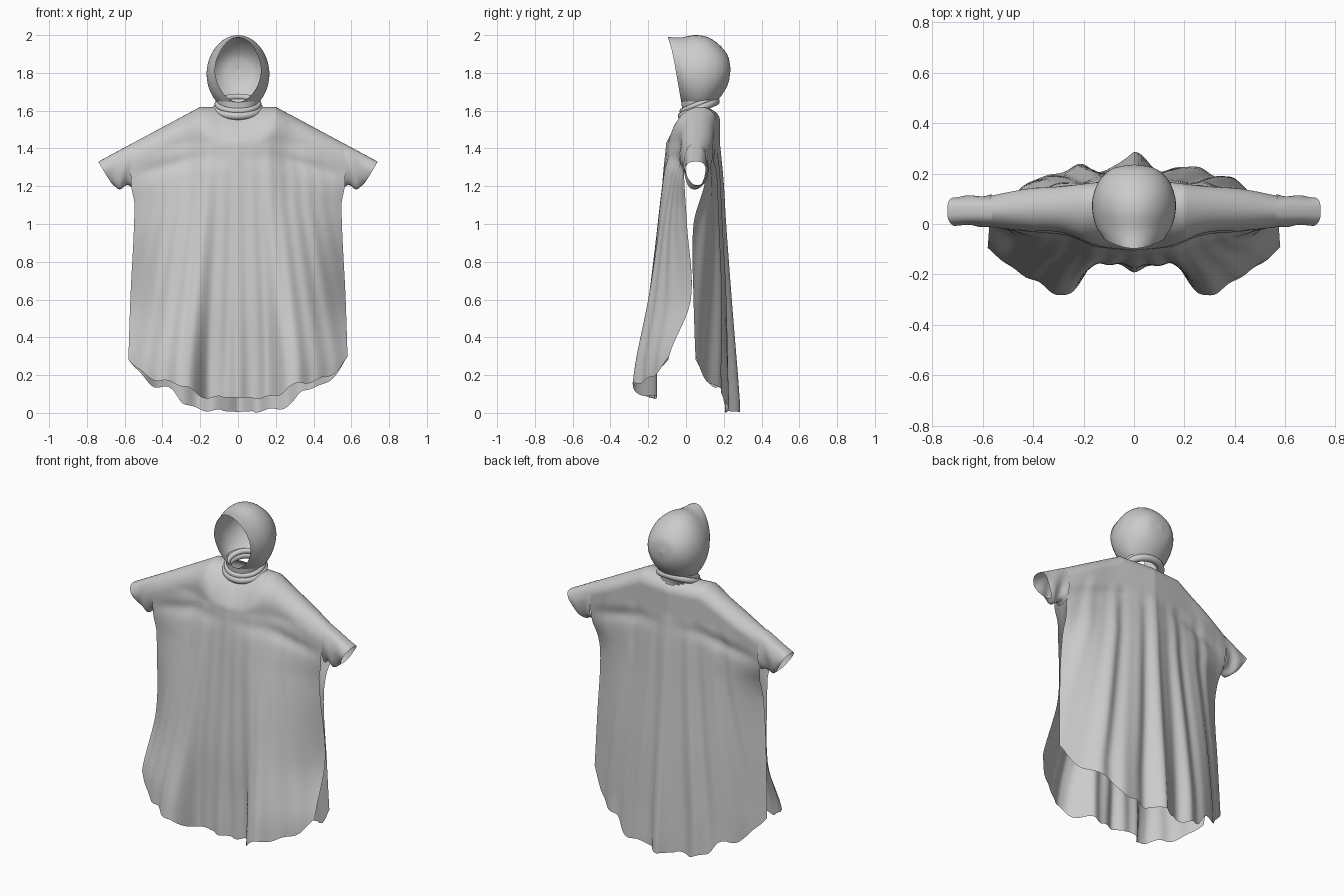
import bpy, bmesh, math
from math import sin, cos, pi, sqrt, exp

if "Cube" in bpy.data.objects:
    bpy.data.objects.remove(bpy.data.objects["Cube"])


def interp(pts, x):
    """Smooth (Catmull-Rom style) interpolation through (x, value) pairs."""
    if x <= pts[0][0]:
        return pts[0][1]
    if x >= pts[-1][0]:
        return pts[-1][1]
    n = len(pts)
    slope = lambda i: ((pts[min(i + 1, n - 1)][1] - pts[max(i - 1, 0)][1]) /
                       (pts[min(i + 1, n - 1)][0] - pts[max(i - 1, 0)][0]))
    for i in range(n - 1):
        x0, x1 = pts[i][0], pts[i + 1][0]
        if x <= x1:
            h, t = x1 - x0, (x - x0) / (x1 - x0)
            return (pts[i][1] * (2*t**3 - 3*t*t + 1) + slope(i) * h * (t**3 - 2*t*t + t)
                    + pts[i + 1][1] * (3*t*t - 2*t**3) + slope(i + 1) * h * (t**3 - t*t))


def grid_object(name, rows, closed=False, drop=None):
    """Skin a list of point rows into a smooth sheet; drop(co) removes vertices."""
    bm = bmesh.new()
    vs = [[bm.verts.new(p) for p in r] for r in rows]
    n = len(rows[0])
    for a, b in zip(vs, vs[1:]):
        for j in range(n if closed else n - 1):
            k = (j + 1) % n
            bm.faces.new((a[j], a[k], b[k], b[j]))
    if drop:
        bmesh.ops.delete(bm, geom=[v for v in bm.verts if drop(v.co)], context='VERTS')
    bmesh.ops.remove_doubles(bm, verts=bm.verts, dist=1e-5)
    bmesh.ops.recalc_face_normals(bm, faces=bm.faces)
    for f in bm.faces:
        f.smooth = True
    me = bpy.data.meshes.new(name)
    bm.to_mesh(me)
    bm.free()
    ob = bpy.data.objects.new(name, me)
    bpy.context.collection.objects.link(ob)
    return ob


# Drape depth: y at columns XS for each height
XS = (0, .15, .28, .42, .57)
FRONT = [(.12, (-.18, -.165, -.275, -.215, -.11)), (.3, (-.17, -.165, -.25, -.195, -.09)),
         (.6, (-.16, -.165, -.19, -.12, .025)), (1.0, (-.135, -.14, -.125, -.07, .005)),
         (1.25, (-.12, -.115, -.075, -.04, -.01)), (1.42, (-.105, -.085, -.035, -.025, -.012))]
BACK = [(.05, (.27, .215, .22, .15, .06)), (.6, (.23, .205, .195, .14, .04)),
        (1.0, (.205, .185, .17, .13, .04)), (1.22, (.195, .175, .16, .135, .10)),
        (1.42, (.18, .165, .15, .14, .115))]
HEM_F = [(0, .08), (.2, .09), (.27, .14), (.45, .185), (.52, .23), (.57, .29)]
HEM_B = [(0, .005), (.2, .02), (.28, .05), (.34, .12), (.45, .15), (.52, .22), (.57, .29)]
WIDTH = [(.3, .58), (.6, .57), (1.1, .548), (1.2, .565), (1.4, .57)]


def top_z(x):
    x = abs(x)
    return 1.62 if x < .2 else 1.62 - (x - .2) * .537


def depth(table, x, z):
    return interp([(h, interp(list(zip(XS, ys)), abs(x))) for h, ys in table], z)


def cloth_point(x, t, front):
    """Point on the body at column x, t=0 shoulder ridge, t=1 hem."""
    ax = abs(x)
    zt, zb = top_z(x), interp(HEM_F if front else HEM_B, ax)
    zb += .008 * sin(x * 47) * (ax > .08)
    d = (zt - zb) * t ** 1.9
    z = zt - d
    ridge = .085 - .055 * ax
    R = interp([(.1, .19), (.25, .12), (.57, .1)], ax) if front else .075
    rnd = sqrt(1 - (1 - min(d / R, 1)) ** 2)
    if front:                                   # chest slopes straight, arms stay round
        flat = max(0, 1 - ax / .25)
        rnd = rnd * (1 - .5 * flat) + .5 * flat * min(d / R, 1)
    y = ridge + (depth(FRONT if front else BACK, x, z) - ridge) * rnd
    # folds, fanning out and deepening toward the hem
    low = max(0, min(1, (1.42 - z) / 1.2))
    edge = max(0, 1 - (ax / .57) ** 4)
    fx = x / (.65 + .35 * low)
    if front:
        y -= low ** .8 * edge * (.007 * cos(fx * 2 * pi / .105) + .006 * sin(fx * 23 + 1))
        y -= .018 * low ** .5 * exp(-((abs(fx) - .25) / .035) ** 2)
    else:
        y += low ** .7 * edge * (.016 * cos(fx * 2 * pi / .2) + .006 * sin(fx * 53))
    # sagging crease below the arm
    crease = 1.35 - .25 * max(0, ax - .2)
    y += (.016 if front else -.016) * exp(-((z - crease) / .035) ** 2) * min(1, ax / .3) * edge
    return (x * interp(WIDTH, z) / .57, y, z)


# Body: front hem, over the shoulders, back hem
N, M = 120, 60
rows = []
for i in range(N + 1):
    x = .57 * (2 * i / N - 1)
    rows.append([cloth_point(x, 1 - j / M, True) for j in range(M)] +
                [cloth_point(x, j / M, False) for j in range(M + 1)])
grid_object("cloak_body", rows,
            drop=lambda c: c.z > 1.57 and (c.x / .1) ** 2 + ((c.y - .068) / .082) ** 2 < 1)

# Sleeves: short wide tubes with a slanted cuff, pinched and sagging underneath
for side, name in ((1, "sleeve_left"), (-1, "sleeve_right")):
    rows = []
    for i in range(13):
        t = i / 12
        loop = []
        for k in range(40):
            a = 2 * pi * k / 40
            c, s = cos(a), sin(a)
            v = (1 + s) / 2                                  # 0 bottom, 1 top
            x = .565 + (.09 + .085 * v ** .7) * t
            top = top_z(x)
            bot = 1.195 + .012 * sin(t * 7)
            pinch = 1 - .3 * t * max(0, 1 - v / .6)
            y = .052 + (.063 - .006 * t) * math.copysign(abs(c) ** .7, c) * pinch
            y += .008 * sin(t * 8 + v * 5) * (1 - v)
            loop.append((side * x, y, top - (top - bot) * (1 - v)))
        rows.append(loop)
    grid_object(name, rows, closed=True)

# Hood: loops from the face opening to the back of the head
# (t, y, half width, top z, bottom z, forward lean of the loop)
HOOD = [(0, -.055, .122, 1.99, 1.645, 1), (1, -.005, .152, 1.987, 1.61, .6),
        (2, .06, .166, 2.0, 1.59, .25), (3, .12, .160, 1.987, 1.61, 0),
        (4, .18, .132, 1.945, 1.67, 0), (5, .222, .08, 1.89, 1.74, 0), (6, .236, .001, 1.82, 1.815, 0)]
rows = []
for i in range(37):
    t = i / 6
    y, w, zt, zb, lean = (interp([(h[0], h[k]) for h in HOOD], t) for k in range(1, 6))
    loop = []
    for k in range(48):
        a = 2 * pi * k / 48
        v = cos(a)
        taper = 1 - .12 * v * v * lean - .06 * max(v, 0) * lean   # pointed crown and chin
        loop.append((w * sin(a) * taper, y - lean * (.03 * v + .012 * max(v, 0) ** 3),
                     (zt + zb) / 2 + (zt - zb) / 2 * v))
    rows.append(loop)
grid_object("hood", rows, closed=True, drop=lambda c: c.z < 1.61 + .2 * c.y and c.y > -.01)


# Rolled collar, tilted forward, with the neck inside it
def collar_ring(rx, ry, z, n=56, tilt=.038):
    return [(rx * cos(2 * pi * k / n), .068 + ry * sin(2 * pi * k / n),
             z + tilt * sin(2 * pi * k / n)) for k in range(n)]


grid_object("neck", [collar_ring(.104, .085, 1.60), collar_ring(.106, .088, 1.64),
                     collar_ring(.116, .093, 1.665, tilt=.02)], closed=True)
for name, r, z, m in (("collar_roll_lower", 1.02, 1.61, .021), ("collar_roll_upper", .98, 1.636, .016)):
    rows = [collar_ring(r * .11 + m * cos(b), r * .088 + m * cos(b), z + m * sin(b))
            for b in [2 * pi * q / 14 for q in range(15)]]
    grid_object(name, rows, closed=True)
